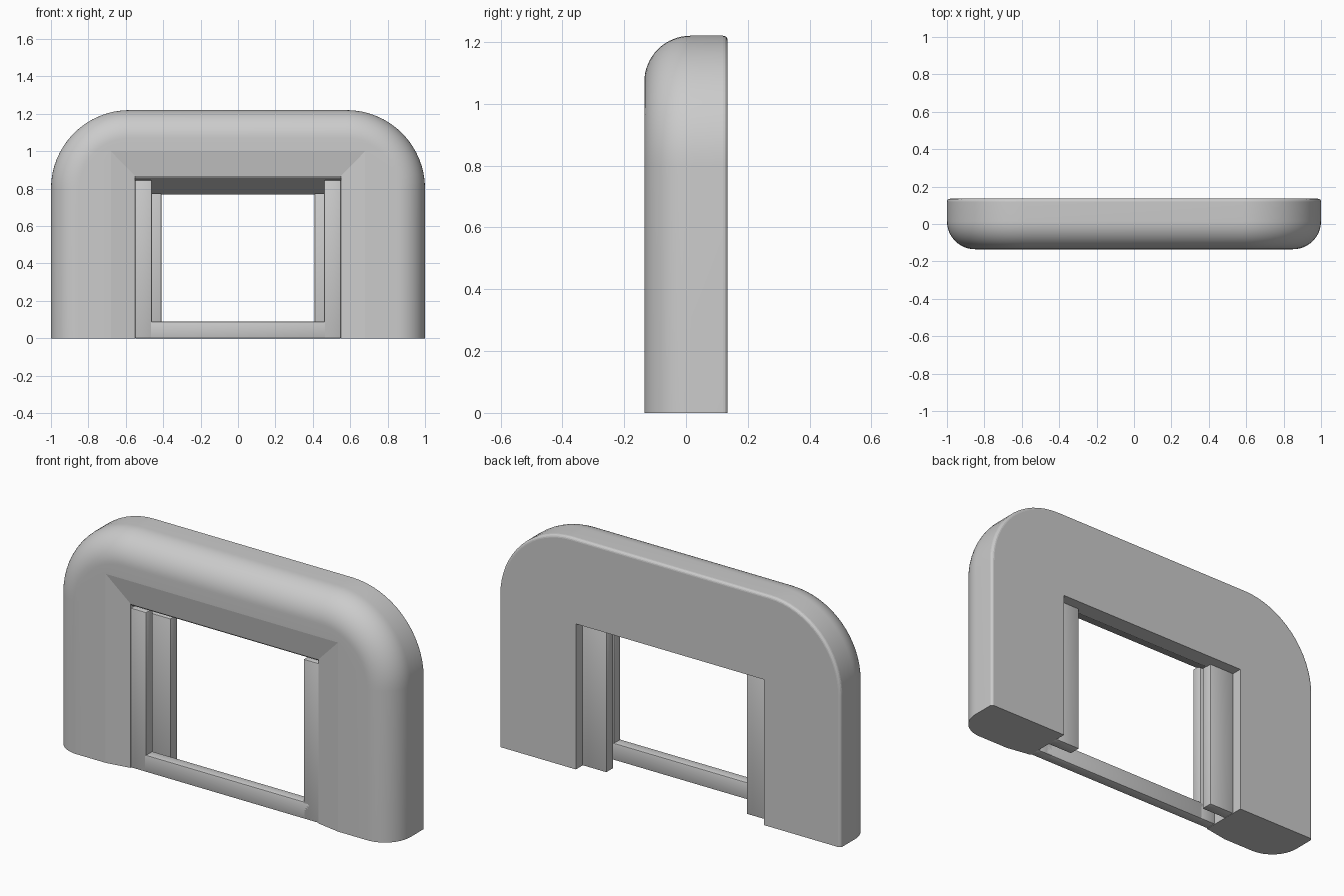
import bpy, bmesh, math

cube = bpy.data.objects.get("Cube")
if cube:
    bpy.data.objects.remove(cube)

stone = bpy.data.materials.new("light_grey_stone")
stone.use_nodes = True
grey = (0.6, 0.6, 0.6, 1)
stone.diffuse_color = grey
stone.node_tree.nodes["Principled BSDF"].inputs["Base Color"].default_value = grey

SEG = 16


def finish(name, bm, angle):
    bmesh.ops.recalc_face_normals(bm, faces=bm.faces)
    mesh = bpy.data.meshes.new(name)
    bm.to_mesh(mesh)
    bm.free()
    mesh.materials.append(stone)
    obj = bpy.data.objects.new(name, mesh)
    bpy.context.collection.objects.link(obj)
    bpy.ops.object.select_all(action="DESELECT")
    obj.select_set(True)
    bpy.context.view_layer.objects.active = obj
    bpy.ops.object.shade_smooth_by_angle(angle=math.radians(angle))
    return obj


def arch(half, height, radius, y):
    """Open arch outline from the left foot to the right foot."""
    right = []
    for i in range(SEG + 1):
        a = math.pi / 2 * i / SEG
        right.append((half - radius + radius * math.cos(a), y,
                      height - radius + radius * math.sin(a)))
    left = [(-x, yy, z) for x, yy, z in reversed(right)]
    return [(half, y, 0)] + right + left + [(-half, y, 0)]


def outer(inset, y):
    return arch(1 - inset, 1.22 - inset, 0.42 - inset, y)


def box(name, x, y, z, bevel):
    bm = bmesh.new()
    bmesh.ops.create_cube(bm, size=1)
    for v in bm.verts:
        v.co = [(lo + hi) / 2 + c * (hi - lo) for c, (lo, hi) in zip(v.co, (x, y, z))]
    bmesh.ops.bevel(bm, geom=bm.edges[:], offset=bevel, segments=2,
                    profile=0.5, affect="EDGES")
    return finish(name, bm, 40)


# Surround: small back edge, side, large front roundover
rings = [outer(0.015 * (1 - math.sin(a)), 0.12 + 0.015 * math.cos(a))
         for a in [math.pi / 8 * i for i in range(5)]]
for i in range(SEG + 1):
    a = math.pi / 2 * i / SEG
    rings.append(outer(0.15 * (1 - math.cos(a)), 0.015 - 0.15 * math.sin(a)))

# Splayed face around the opening, lip, sloping lintel and back edge
for half, height, y in ((0.68, 1.0, -0.135), (0.55, 0.868, -0.113),
                        (0.55, 0.858, -0.105), (0.55, 0.77, 0.05),
                        (0.55, 0.77, 0.135)):
    rings.append(arch(half, height, 0, y))

bm = bmesh.new()
loops = [[bm.verts.new(p) for p in ring] for ring in rings]
for a, b in zip(loops, loops[1:] + loops[:1]):
    for i in range(len(a) - 1):
        bm.faces.new((a[i], a[i + 1], b[i + 1], b[i]))
for end in (0, -1):
    bm.faces.new([loop[end] for loop in loops])
bmesh.ops.remove_doubles(bm, verts=bm.verts, dist=0.0001)
finish("surround", bm, 8)

# Front frame posts and the jambs set behind them
for side, s in (("left", 1), ("right", -1)):
    post_x = sorted((s * 0.46, s * 0.551))
    jamb_x = sorted((s * 0.41, s * 0.551))
    box(side + "_frame_post", post_x, (-0.111, -0.055), (0, 0.845), 0.006)
    box(side + "_jamb", jamb_x, (0.02, 0.08), (0, 0.775), 0.004)

# Sill joining the posts
box("frame_sill", (-0.5, 0.5), (-0.111, -0.055), (0, 0.09), 0.006)
